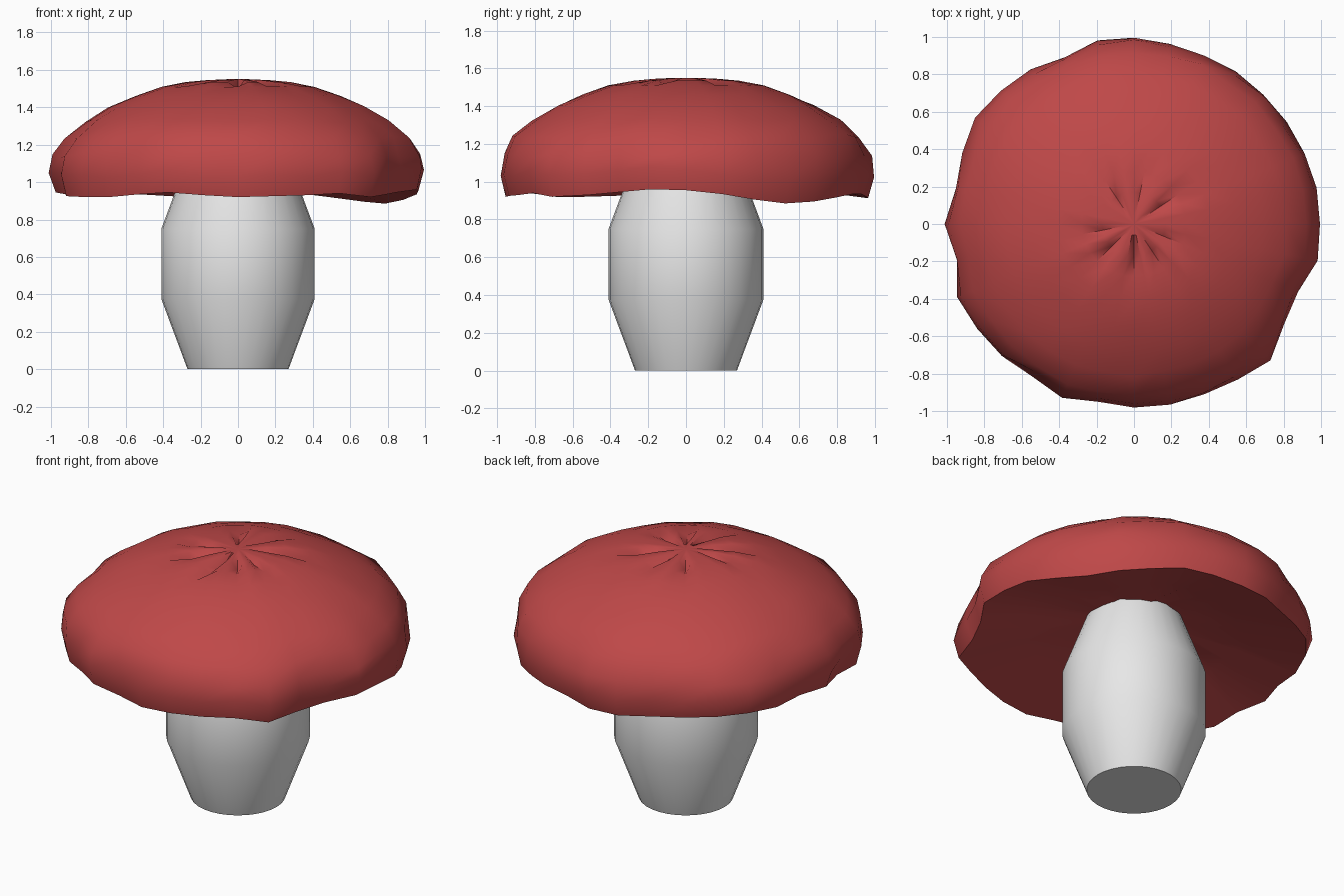
import bpy, bmesh, math, random

random.seed(4)
if "Cube" in bpy.data.objects:
    bpy.data.objects.remove(bpy.data.objects["Cube"])


def make_material(name, color):
    mat = bpy.data.materials.new(name)
    mat.use_nodes = True
    mat.diffuse_color = color
    mat.node_tree.nodes["Principled BSDF"].inputs["Base Color"].default_value = color
    return mat


def build_rings(name, rings, mat, angle):
    """Skin a stack of rings, closing both ends with a fan."""
    bm = bmesh.new()
    loops = [[bm.verts.new(p) for p in ring] for ring in rings]
    for low, high in zip(loops, loops[1:]):
        n = len(low)
        for i in range(n):
            j = (i + 1) % n
            bm.faces.new((low[i], low[j], high[j], high[i]))
    ends = [bm.faces.new(loops[0][::-1]), bm.faces.new(loops[-1])]
    bmesh.ops.poke(bm, faces=ends)
    bmesh.ops.recalc_face_normals(bm, faces=bm.faces)
    mesh = bpy.data.meshes.new(name)
    bm.to_mesh(mesh)
    bm.free()
    mesh.materials.append(mat)
    obj = bpy.data.objects.new(name, mesh)
    bpy.context.collection.objects.link(obj)
    bpy.ops.object.select_all(action="DESELECT")
    obj.select_set(True)
    bpy.context.view_layer.objects.active = obj
    bpy.ops.object.shade_smooth_by_angle(angle=math.radians(angle))
    return obj


red = make_material("cap red", (0.52, 0.065, 0.065, 1))
grey = make_material("stem pale grey", (0.8, 0.8, 0.8, 1))

SIDES = 32
angles = [math.tau * i / SIDES for i in range(SIDES)]

# Stem: barrel with a narrow foot and neck
stem_profile = [(0.27, 0), (0.41, 0.375), (0.41, 0.75), (0.27, 1.125)]
build_rings("stem", [[(r * math.cos(a), r * math.sin(a), z) for a in angles]
                     for r, z in stem_profile], grey, 40)

# Cap: uneven rim radius and rim height around the edge
rim_radius = [.99, 1.0, .98, .97, .98, .97, .98, .97, .99, .99, .965, .98, 1.01, 1.01, .99, .96,
              1.0, .965, 1.02, 1.01, 1.0, .975, 1.0, .96, .98, .98, .98, 1.0, 1.03, .95, .94, 1.0]
rim_height = [.96, .94, .91, .89, .9, .92, .94, .94, .92, .92, .93, .94, .95, .95, .94, .95,
              .95, .94, .93, .925, .925, .94, .95, .935, .925, .93, .935, .945, .925, .935, .95, .965]

# radius, height, share of the rim's unevenness, jitter
cap_profile = [
    (0.26, 1.1, 0, 0.01), (0.6, 1.02, 0.5, 0.008),
    (0.96, 0.93, 1, 0), (0.99, 1.04, 1, 0.01), (0.97, 1.14, 0.9, 0.014),
    (0.92, 1.24, 0.5, 0.01), (0.81, 1.325, 0.3, 0.008), (0.69, 1.4, 0.2, 0.006),
    (0.55, 1.46, 0.1, 0.003), (0.41, 1.51, 0, 0.002), (0.28, 1.535, 0, 0),
    (0.17, 1.545, 0, 0), (0.06, 1.55, 0, 0)]
creases = {3: 0.05, 7: 0.03, 11: 0.05, 17: 0.03, 20: 0.05, 24: 0.06, 27: 0.05, 30: 0.03}

cap_rings = []
for r, z, share, jitter in cap_profile:
    ring = []
    for i, a in enumerate(angles):
        wobble = 1 + (rim_radius[i] - 0.985) * share
        rad = r * wobble + random.uniform(-jitter, jitter)
        h = z + random.uniform(-jitter, jitter)
        if z < 1.06 and r > 0.5:
            h += (rim_height[i] - 0.935) * share
        # pinched folds running out from the crown
        if z > 1.53 and r > 0.1:
            h -= creases.get(i, 0) * (0.6 if r > 0.2 else 1)
        ring.append((rad * math.cos(a), rad * math.sin(a), h))
    cap_rings.append(ring)
build_rings("cap", cap_rings, red, 50)
